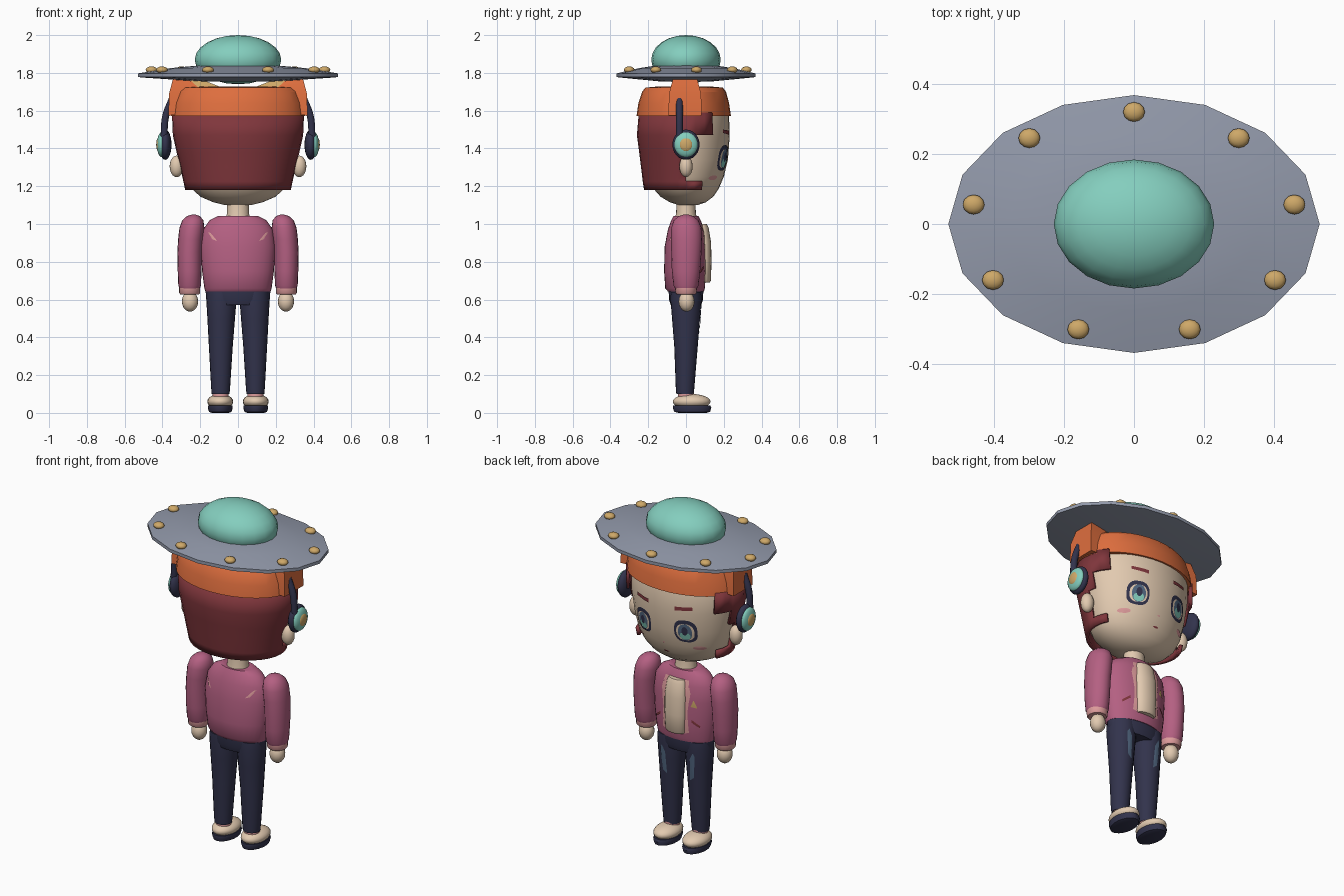
import bpy, bmesh, math
from mathutils import Vector
from mathutils.bvhtree import BVHTree

cube = bpy.data.objects.get("Cube")
if cube:
    bpy.data.objects.remove(cube)


def material(name, r, g, b):
    col = [(c / 255 / 12.92 if c < 10 else ((c / 255 + 0.055) / 1.055) ** 2.4) for c in (r, g, b)] + [1]
    m = bpy.data.materials.new(name)
    m.use_nodes = True
    m.diffuse_color = col
    m.node_tree.nodes["Principled BSDF"].inputs["Base Color"].default_value = col
    return m


RED = material("dark red", 128, 54, 60)
ORANGE = material("orange", 222, 110, 62)
TEAL = material("teal", 132, 206, 190)
GREY = material("grey", 146, 153, 170)
GOLD = material("gold", 206, 168, 104)
NAVY = material("navy", 50, 51, 76)
SKIN = material("cream", 226, 202, 176)
PINK = material("pink", 180, 96, 130)
BLUSH = material("light pink", 222, 156, 156)
SLATE = material("slate blue", 82, 104, 130)


def finish(name, bm, mat, angle=40):
    me = bpy.data.meshes.new(name)
    bm.to_mesh(me)
    bm.free()
    ob = bpy.data.objects.new(name, me)
    bpy.context.collection.objects.link(ob)
    me.materials.append(mat)
    bpy.ops.object.select_all(action="DESELECT")
    ob.select_set(True)
    bpy.context.view_layer.objects.active = ob
    bpy.ops.object.shade_smooth_by_angle(angle=math.radians(angle))
    return ob


def loft(name, rings, mat, n=24, cx=0, keep=None, angle=40):
    """Skin elliptical rings given as (z, rx, ry, y offset, x offset)."""
    bm = bmesh.new()
    loops = []
    for z, rx, ry, *off in rings:
        oy, ox = (list(off) + [0, 0])[:2]
        loops.append([bm.verts.new((cx + ox + rx * math.cos(math.tau * i / n),
                                    oy + ry * math.sin(math.tau * i / n), z)) for i in range(n)])
    for a, b in zip(loops, loops[1:]):
        for i in range(n):
            j = (i + 1) % n
            bm.faces.new((a[i], a[j], b[j], b[i]))
    if keep:
        bad = [f for f in bm.faces if not keep(f.calc_center_median())]
        bmesh.ops.delete(bm, geom=bad, context="FACES")
    else:
        bm.faces.new(loops[0][::-1])
        bm.faces.new(loops[-1])
    return finish(name, bm, mat, angle)


def ball(name, loc, size, mat, u=16, v=10):
    bm = bmesh.new()
    bmesh.ops.create_uvsphere(bm, u_segments=u, v_segments=v, radius=1)
    bmesh.ops.scale(bm, vec=size, verts=bm.verts)
    bmesh.ops.translate(bm, vec=loc, verts=bm.verts)
    return finish(name, bm, mat, 60)


def hull(name, pts, mat):
    bm = bmesh.new()
    for p in pts:
        bm.verts.new(p)
    bmesh.ops.convex_hull(bm, input=bm.verts)
    return finish(name, bm, mat, 20)


def decal(name, target, outline, mat, lift=0.004, side=1):
    """Lay a flat outline (x, z) onto the +y or -y surface of a part."""
    me = target.data
    tree = BVHTree.FromPolygons([v.co for v in me.vertices], [p.vertices for p in me.polygons])
    fine = []
    for (x0, z0), (x1, z1) in zip(outline, outline[1:] + outline[:1]):
        k = max(1, int(math.hypot(x1 - x0, z1 - z0) / 0.025))
        fine += [(x0 + (x1 - x0) * i / k, z0 + (z1 - z0) * i / k) for i in range(k)]
    mx = sum(p[0] for p in fine) / len(fine)
    mz = sum(p[1] for p in fine) / len(fine)
    bm = bmesh.new()

    def put(x, z):
        hit = tree.ray_cast(Vector((x, side * 2, z)), Vector((0, -side, 0)))[0]
        return bm.verts.new((x, (hit.y if hit else 0) + side * lift, z))
    mid = put(mx, mz)
    loops = [[put(mx + (x - mx) * f, mz + (z - mz) * f) for x, z in fine] for f in (0.35, 0.7, 1)]
    n = len(fine)
    for i in range(n):
        j = (i + 1) % n
        bm.faces.new((mid, loops[0][i], loops[0][j]))
        for a, b in zip(loops, loops[1:]):
            bm.faces.new((a[i], b[i], b[j], a[j]))
    bmesh.ops.recalc_face_normals(bm, faces=bm.faces)
    bm.faces.ensure_lookup_table()
    if bm.faces[0].normal.y * side < 0:
        bmesh.ops.reverse_faces(bm, faces=bm.faces)
    return finish(name, bm, mat)


def oval(x, z, rx, rz, n=20, power=1.0):
    def c(v):
        return math.copysign(abs(v) ** power, v)
    return [(x + rx * c(math.cos(math.tau * i / n)), z + rz * c(math.sin(math.tau * i / n))) for i in range(n)]


# Saucer hat with rivets
loft("hat_brim", [(1.755, .2, .14), (1.775, .5, .345), (1.778, .53, .368), (1.797, .53, .368),
                  (1.825, .36, .25), (1.84, .2, .15)], GREY, 16, angle=30)
ball("hat_dome", (0, 0, 1.87), (.229, .184, .13), TEAL, 20, 12)
for i in range(9):
    a = math.radians(90 + 40 * i)
    ball(f"hat_rivet_{i + 1}", (.465 * math.cos(a), .32 * math.sin(a), 1.816), (.031, .028, .018), GOLD, 12, 8)

# Head, hair and cap
head = loft("head", [(1.10, .07, .05, .01), (1.115, .13, .095, .01), (1.145, .2, .14, .005), (1.19, .247, .175),
                     (1.25, .276, .2), (1.34, .296, .222), (1.46, .316, .231), (1.58, .32, .228),
                     (1.66, .29, .2)], SKIN, 32)


def hair_keep(c):
    limit = .075 if c.z < 1.24 else .0 if c.z < 1.38 else .06 if c.z < 1.46 else .12
    return c.y < limit


hair = loft("hair", [(1.18, .28, .222), (1.225, .289, .229), (1.30, .306, .238), (1.38, .325, .248),
                     (1.47, .345, .26), (1.59, .35, .25)], RED, 32, keep=hair_keep)
shell = hair.modifiers.new("thickness", "SOLIDIFY")
shell.thickness = 0.018
loft("cap", [(1.572, .355, .25, -.012), (1.64, .347, .24, -.012), (1.70, .325, .222, -.01),
             (1.722, .3, .205, -.01), (1.728, .2, .14, -.01)], ORANGE, 32, angle=25)
loft("neck", [(1.02, .065, .06), (1.06, .058, .052), (1.13, .058, .05)], SKIN)

# Jacket body, with shirt panel, lapels and trims
torso = loft("jacket", [(.642, .172, .095), (.66, .178, .105, -.005), (.75, .19, .111, -.005),
                        (.88, .198, .108, -.005), (.97, .185, .096), (1.02, .15, .078), (1.043, .105, .066)], PINK, 32)
loft("shirt_panel", [(.69, .056, .03, .095), (.70, .062, .036, .096), (.80, .066, .038, .097),
                     (.90, .066, .037, .096), (.98, .058, .034, .086), (1.0, .05, .028, .082)], SKIN, 20)
decal("chest_badge", torso, [(-.13, .85), (-.095, .855), (-.11, .895)], GOLD)
loft("trouser_hips", [(.57, .15, .08), (.60, .168, .09), (.65, .172, .092)], NAVY)

# Nose and mouth
decal("nose", head, oval(0, 1.255, .008, .005, 8), BLUSH)
decal("mouth", head, oval(0, 1.195, .018, .005, 10), RED)

for side, s in (("left", 1), ("right", -1)):
    # Eyes, brows and cheeks
    ex, ez = .135 * s, 1.35
    decal(f"{side}_eye_rim", head, oval(ex, ez, .06, .068, 24, .75), NAVY, .004)
    decal(f"{side}_eye_white", head, oval(ex, ez - .004, .047, .05, 24, .8), SKIN, .006)
    decal(f"{side}_iris", head, oval(ex, ez - .004, .037, .05, 20), SLATE, .0075)
    decal(f"{side}_iris_glow", head, oval(ex, ez - .026, .028, .024, 16), TEAL, .0085)
    decal(f"{side}_pupil", head, oval(ex, ez + .004, .016, .026, 16), NAVY, .0095)
    decal(f"{side}_brow", head, [(s * .085, 1.472), (s * .18, 1.482), (s * .18, 1.50), (s * .085, 1.494)], RED, .006)
    decal(f"{side}_cheek", head, oval(s * .19, 1.245, .03, .013, 16), BLUSH)

    # Ear and headphone
    ball(f"{side}_ear", (s * .325, 0, 1.305), (.037, .035, .057), SKIN)
    ball(f"{side}_headphone_cup", (s * .385, 0, 1.42), (.033, .072, .08), NAVY, 20, 12)
    ball(f"{side}_headphone_ring", (s * .405, 0, 1.42), (.024, .062, .066), TEAL, 20, 12)
    ball(f"{side}_headphone_button", (s * .42, 0, 1.42), (.013, .036, .038), GOLD)
    cu = bpy.data.curves.new(f"{side}_headphone_band", "CURVE")
    cu.dimensions = "3D"
    cu.bevel_depth = .019
    cu.bevel_resolution = 3
    cu.use_fill_caps = True
    sp = cu.splines.new("BEZIER")
    path = [(.392, 1.46), (.383, 1.57), (.35, 1.66)]
    sp.bezier_points.add(len(path) - 1)
    for p, (x, z) in zip(sp.bezier_points, path):
        p.co = (s * x, -.035, z)
        p.handle_left_type = p.handle_right_type = "AUTO"
    cu.materials.append(NAVY)
    bpy.context.collection.objects.link(bpy.data.objects.new(cu.name, cu))

    # Folded ear flap on the cap
    flap = [(.368, .088, 1.575), (.365, .085, 1.69), (.345, .065, 1.765), (.25, .055, 1.758),
            (.19, .08, 1.705), (.28, .088, 1.58)]
    hull(f"{side}_cap_flap", [(s * x, t * y - .005, z) for x, y, z in flap for t in (1, -1)], ORANGE)
    lining = [(.25, .045, 1.765), (.18, .05, 1.76), (.075, .06, 1.718), (.25, .08, 1.70)]
    hull(f"{side}_flap_lining", [(s * x, t * y - .005, z) for x, y, z in lining for t in (1, -1)], GOLD)

    # Sleeve, cuff and hand
    loft(f"{side}_sleeve", [(.652, .052, .055), (.675, .06, .066), (.75, .063, .075), (.85, .065, .08, .002),
                            (.92, .066, .082, .003, -.005), (.98, .066, .08, .002, -.012), (1.02, .056, .065, 0, -.017),
                            (1.042, .034, .038, 0, -.02), (1.05, .01, .012, 0, -.022)], PINK, cx=0, n=20).location.x = s * .256 if s > 0 else -.256
    if s < 0:
        sleeve = bpy.data.objects[f"{side}_sleeve"]
        for v in sleeve.data.vertices:
            v.co.x *= -1
        sleeve.data.flip_normals()
    loft(f"{side}_cuff", [(.628, .05, .05), (.635, .055, .056), (.662, .056, .058)], BLUSH, 20, cx=s * .256)
    ball(f"{side}_hand", (s * .254, .003, .59), (.043, .042, .054), SKIN)

    # Jacket details
    decal(f"{side}_lapel", torso, [(s * .05, .69), (s * .085, .70), (s * .078, .82), (s * .092, .93),
                                   (s * .075, 1.0), (s * .045, 1.0)], BLUSH)
    decal(f"{side}_pocket_slit", torso, [(s * .10, .765), (s * .14, .735), (s * .143, .747), (s * .102, .78)], RED)
    decal(f"{side}_back_trim", torso, [(s * .11, .91), (s * .135, .918), (s * .16, .958), (s * .145, .952)],
          BLUSH, side=-1)

    # Leg, sock and shoe
    leg = loft(f"{side}_leg", [(.10, .047, .046, -.005), (.13, .05, .049, -.005), (.35, .063, .062, 0, -s * .001),
                               (.50, .073, .074, 0, -s * .003), (.60, .08, .082, 0, -s * .004),
                               (.64, .078, .08, 0, -s * .005)], NAVY, 20, cx=s * .092)
    decal(f"{side}_leg_patch", leg, [(s * .075, .41), (s * .10, .43), (s * .112, .56), (s * .10, .58),
                                     (s * .08, .54)], SLATE)
    loft(f"{side}_sock", [(.07, .042, .042), (.115, .042, .042)], BLUSH, 20, cx=s * .092)
    ball(f"{side}_shoe", (s * .094, .03, .06), (.069, .1, .04), SKIN, 20, 12)
    loft(f"{side}_sole", [(0, .045, .075, .035), (.006, .06, .095, .033), (.028, .066, .102, .032),
                          (.04, .064, .098, .03)], NAVY, 24, cx=s * .094)
